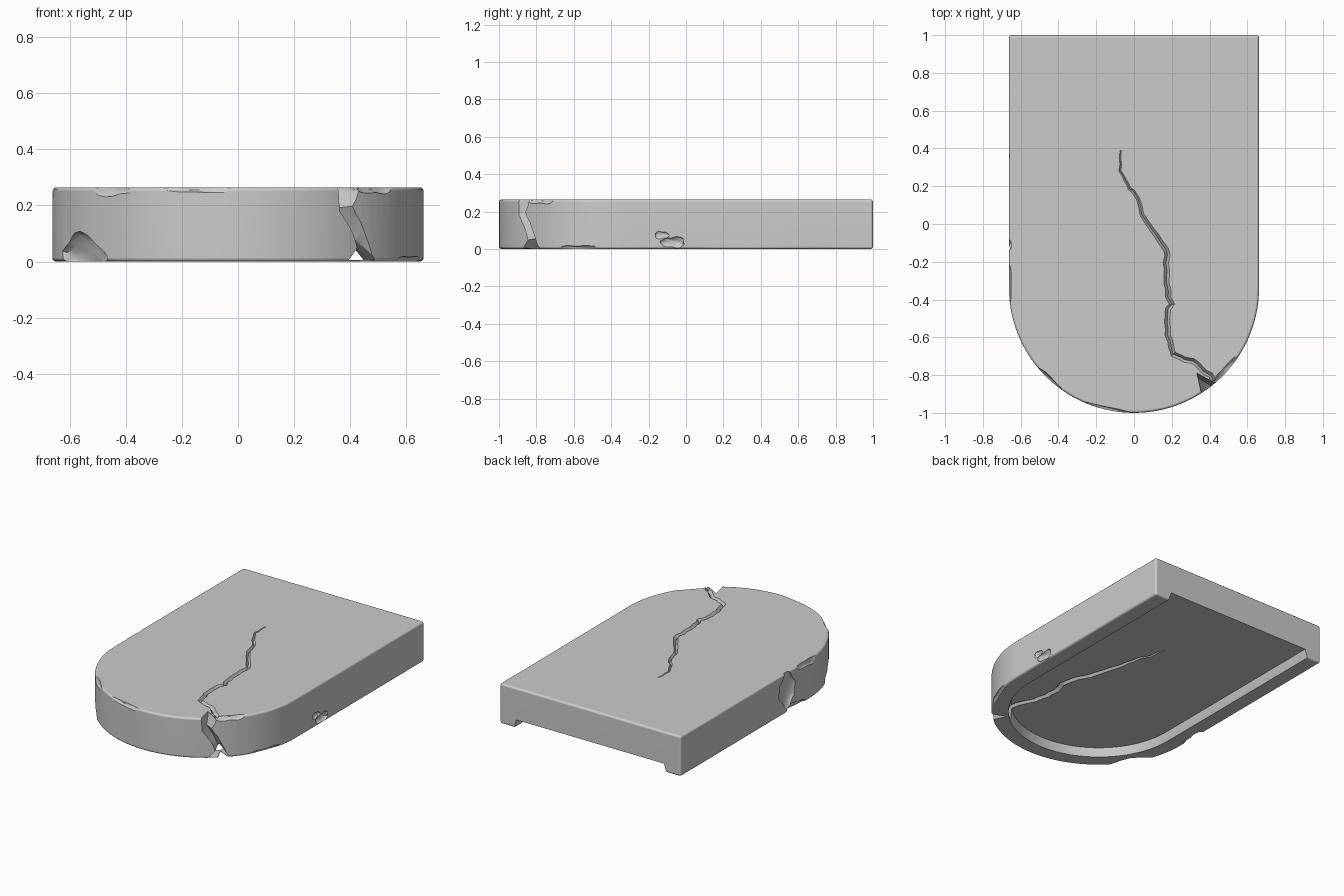
import bpy, bmesh, math, random
from mathutils import Vector

if "Cube" in bpy.data.objects:
    bpy.data.objects.remove(bpy.data.objects["Cube"])

random.seed(4)
W, H, CY = 0.662, 0.265, -0.338      # half width, thickness, arch centre


def make_object(name, bm):
    bmesh.ops.recalc_face_normals(bm, faces=bm.faces)
    me = bpy.data.meshes.new(name)
    bm.to_mesh(me)
    bm.free()
    ob = bpy.data.objects.new(name, me)
    bpy.context.collection.objects.link(ob)
    return ob


def loft(name, rings):
    """Closed solid through equally sized rings of points."""
    bm = bmesh.new()
    vs = [[bm.verts.new(p) for p in r] for r in rings]
    n = len(vs[0])
    for a, b in zip(vs, vs[1:]):
        for i in range(n):
            j = (i + 1) % n
            bm.faces.new((a[i], a[j], b[j], b[i]))
    bm.faces.new(vs[0])
    bm.faces.new(vs[-1])
    return make_object(name, bm)


def arch(r, back, z, seg=56):
    pts = [(r, back, z)]
    pts += [(r * math.cos(math.pi * i / seg), CY - r * math.sin(math.pi * i / seg), z)
            for i in range(seg + 1)]
    return pts + [(-r, back, z)]


def edge_point(x):
    """Point on the front arch at a given x, with its outward normal."""
    y = CY - math.sqrt(W * W - x * x)
    return Vector((x, y, 0)), Vector((x, y - CY, 0)).normalized()


cutters = []


def cut(ob):
    ob.hide_render = True
    cutters.append(ob)


def wedge(name, path):
    """V-shaped groove; path items are (point, outward normal, half width, depth)."""
    rings = []
    for i, (p, n, w, d) in enumerate(path):
        t = path[min(i + 1, len(path) - 1)][0] - path[max(i - 1, 0)][0]
        s = t.cross(n).normalized()
        up, k = 0.05, w * (1 + 0.05 / d)
        rings.append([p + n * up + s * k, p + n * up - s * k, p - n * d])
    cut(loft(name, rings))


def crack(name, pts, z, nz, width, depth):
    """Jagged crack across a horizontal surface."""
    path, steps = [], 4
    total = (len(pts) - 1) * steps
    for i in range(total + 1):
        k = min(i // steps, len(pts) - 2)
        f = i / steps - k
        a, b = Vector(pts[k]), Vector(pts[k + 1])
        p = a.lerp(b, f)
        if 0 < i < total:
            p += Vector((random.uniform(-.01, .01), random.uniform(-.006, .006)))
        g = 0.25 + 0.75 * min(1, i / total * 2.5)
        path.append((Vector((p.x, p.y, z)), Vector((0, 0, nz)), width * g, depth * g))
    wedge(name, path)


def chip(x, y, z, along, inward, up):
    """Rough ellipsoid bite taken out of the rim."""
    n = Vector((x, y - CY if y < CY else 0, 0)).normalized()
    t = Vector((-n.y, n.x, 0))
    c = n * W + Vector((0, min(CY, 1) if y < CY else y, z))
    bm = bmesh.new()
    bmesh.ops.create_icosphere(bm, subdivisions=3, radius=1)
    ph = random.uniform(0, 6)
    for v in bm.verts:
        q = v.co
        r = 1 + .12 * math.sin(4 * q.x + ph) + .08 * math.sin(7 * q.z + 5 * q.x + ph)
        v.co = c + (t * q.x * along + n * q.y * inward + Vector((0, 0, q.z * up))) * r
    cut(make_object("chip_cutter", bm))


# Main stone slab with softened edges
stone = loft("stone_slab", [arch(W, 1, 0), arch(W, 1, H)])
bev = stone.modifiers.new("soft_edges", 'BEVEL')
bev.width, bev.segments, bev.limit_method, bev.angle_limit = 0.014, 3, 'ANGLE', 0.7

# Recessed panel on the underside, open at the back end
cut(loft("panel_cutter", [arch(0.565, 1.1, -0.02), arch(0.55, 1.1, 0.02),
                          arch(0.54, 1.1, 0.055)]))

# Cracks on the top and in the panel
crack("top_crack_cutter", [(-.07, .39), (-.065, .25), (0, .17), (.06, .01), (.17, -.13),
                           (.165, -.28), (.195, -.42), (.17, -.55), (.21, -.69),
                           (.34, -.74), (.42, -.83)], H, 1, 0.014, 0.022)
crack("panel_crack_cutter", [(.11, .43), (.18, .2), (.22, .05), (.33, -.26), (.31, -.42),
                             (.35, -.6), (.45, -.84)], .055, -1, 0.018, 0.02)

# Split running down the front edge
split = []
for x, z, w, d in [(.385, .33, .05, .11), (.395, .25, .045, .10), (.385, .19, .03, .075),
                   (.42, .13, .026, .06), (.445, .06, .028, .07), (.47, -.04, .04, .11)]:
    p, n = edge_point(x)
    split.append((p + Vector((0, 0, z)), n, w, d))
wedge("split_cutter", split)

# Chips: front left bottom, left side top and bottom, right side bottom
for c in [(-.57, -.69, -.01, .19, .05, .10), (-.15, -.98, H, .20, .018, .02),
          (.50, -.79, H + .01, .10, .03, .035), (-.45, -.83, H, .12, .015, .03),
          (-.66, .84, H, .09, .045, .06), (-.66, .66, H, .08, .03, .05),
          (-.66, .38, H, .15, .018, .035), (-.66, .10, H, .10, .016, .05),
          (-.66, -.11, .15, .09, .025, .11), (-.66, -.32, H, .10, .012, .04),
          (-.66, .75, 0, .12, .035, .05), (-.66, .42, 0, .16, .03, .045),
          (-.66, .08, 0, .12, .04, .05), (-.66, -.2, 0, .1, .03, .04),
          (.66, .52, 0, .15, .03, .028), (.66, .08, 0, .13, .025, .022),
          (.66, -.07, .035, .06, .022, .03), (.66, -.13, .075, .035, .012, .02),
          (.62, -.58, 0, .13, .02, .02)]:
    chip(*c)

# Carve everything out, then shade
for c in cutters:
    m = stone.modifiers.new(c.name, 'BOOLEAN')
    m.operation, m.solver, m.object = 'DIFFERENCE', 'EXACT', c
bpy.context.view_layer.update()
bpy.ops.object.select_all(action='DESELECT')
stone.select_set(True)
bpy.context.view_layer.objects.active = stone
bpy.ops.object.convert(target='MESH')
for c in cutters:
    bpy.data.objects.remove(c)
bpy.ops.object.shade_smooth_by_angle(angle=math.radians(35))
wn = stone.modifiers.new("even_shading", 'WEIGHTED_NORMAL')
wn.keep_sharp = True
